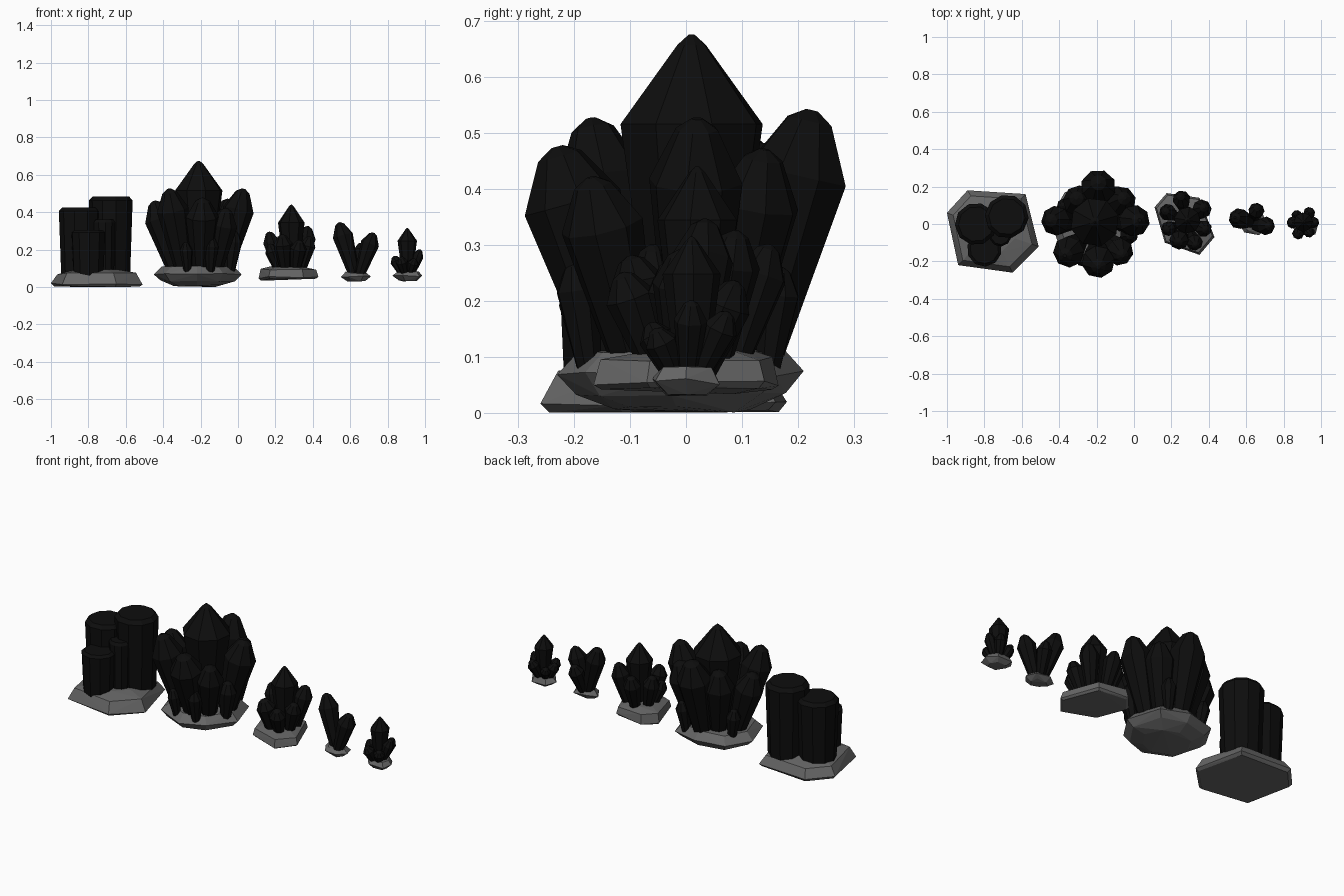
import bpy, bmesh, math, random
from mathutils import Vector

if "Cube" in bpy.data.objects:
    bpy.data.objects.remove(bpy.data.objects["Cube"])

random.seed(4)


def material(name, v):
    m = bpy.data.materials.new(name)
    m.diffuse_color = (v, v, v, 1)
    m.use_nodes = True
    m.node_tree.nodes["Principled BSDF"].inputs["Base Color"].default_value = m.diffuse_color
    return m


DARK = material("dark_crystal", 0.004)
STONE = material("stone", 0.13)


def finish(bm, name, mat):
    bmesh.ops.recalc_face_normals(bm, faces=bm.faces)
    me = bpy.data.meshes.new(name)
    bm.to_mesh(me)
    bm.free()
    me.materials.append(mat)
    bpy.context.collection.objects.link(bpy.data.objects.new(name, me))


# Ring profiles: (fraction of length, fraction of radius)
POINTED = [(0, 0.5), (0.74, 1.0), (0.97, 0.2), (1.0, 0.04)]
BLUNT = [(0, 0.5), (0.76, 1.0), (0.96, 0.45), (1.0, 0.12)]
COLUMN = [(0, 0.88), (0.4, 0.93), (0.95, 1.0), (1.0, 0.83)]


def add_prism(bm, base, tip, radius, profile, sides=8):
    base, tip = Vector(base), Vector(tip)
    axis = tip - base
    rot = Vector((0, 0, 1)).rotation_difference(axis)
    turn = random.uniform(0, math.tau / sides)
    rings = []
    for f, r in profile:
        ring = []
        for i in range(sides):
            a = turn + math.tau * i / sides
            p = Vector((math.cos(a), math.sin(a), 0)) * radius * r
            ring.append(bm.verts.new(base + axis * f + rot @ p))
        rings.append(ring)
    for lo, hi in zip(rings, rings[1:]):
        for i in range(sides):
            j = (i + 1) % sides
            bm.faces.new((lo[i], lo[j], hi[j], hi[i]))
    bm.faces.new(rings[0][::-1])
    bm.faces.new(rings[-1])


def crystals(name, centre, z0, main, others, root=0.5):
    """Upright main crystal plus leaning ones, each (tip x, y, z, radius)."""
    bm = bmesh.new()
    if main:
        x, y, z, r = main
        add_prism(bm, (x, y, z0), (x, y, z), r, POINTED)
    c = Vector(centre)
    for x, y, z, r in others:
        b = c + (Vector((x, y)) - c) * root
        add_prism(bm, (b.x, b.y, z0), (x, y, z), r, BLUNT)
    finish(bm, name, DARK)


def rock(name, outline, levels):
    """Faceted stone: hull of an outline repeated at (z, scale) levels."""
    bm = bmesh.new()
    c = sum((Vector(p) for p in outline), Vector((0, 0))) / len(outline)
    for z, s in levels:
        for p in outline:
            q = c + (Vector(p) - c) * s
            bm.verts.new((q.x, q.y, z + random.uniform(0, 0.012)))
    r = bmesh.ops.convex_hull(bm, input=bm.verts)
    junk = set(r["geom_interior"]) | set(r["geom_unused"])
    bmesh.ops.delete(bm, geom=[v for v in junk if isinstance(v, bmesh.types.BMVert)],
                     context='VERTS')
    finish(bm, name, STONE)


# Blunt column cluster
rock("column_rock", [(-1, .06), (-.89, .18), (-.58, .16), (-.51, -.12), (-.65, -.26), (-.94, -.22)],
     [(0, .93), (.01, 1), (.065, .86), (.085, .5)])
bm = bmesh.new()
for x, y, z, r in [(-.68, .04, .485, .117), (-.845, 0, .425, .113),
                   (-.80, -.135, .305, .093), (-.715, -.06, .36, .06)]:
    add_prism(bm, (x, y, .04), (x, y, z), r, COLUMN, 10)
finish(bm, "columns", DARK)

# Large crystal cluster
rock("large_rock", [(-.45, .03), (-.37, .17), (-.2, .21), (-.04, .16), (.02, -.03),
                    (-.08, -.18), (-.22, -.23), (-.39, -.15)],
     [(0, .55), (.025, .85), (.065, 1), (.105, .82)])
crystals("large_crystals", (-.2, 0), .06, (-.21, .01, .675, .132), [
    (.03, .02, .525, .085), (-.05, .14, .47, .08), (-.19, .225, .54, .095),
    (-.31, .14, .48, .085), (-.45, .02, .46, .08), (-.37, -.17, .525, .085),
    (-.19, -.23, .475, .09), (-.06, -.17, .42, .075)])
crystals("small_side_crystals", (-.2, 0), .06, None, [
    (-.14, -.2, .27, .04), (-.28, -.2, .24, .035), (-.02, -.06, .3, .05),
    (-.38, .1, .26, .04), (-.09, .17, .26, .04)], .85)

# Medium crystal cluster
rock("medium_rock", [(.11, .09), (.175, .165), (.35, .14), (.43, -.07), (.35, -.165), (.165, -.1)],
     [(.033, .92), (.045, 1), (.09, .93), (.105, .6)])
crystals("medium_crystals", (.28, .01), .07, (.285, .02, .44, .072), [
    (.25, .15, .3, .048), (.165, .07, .295, .046), (.375, .09, .325, .052),
    (.235, -.1, .28, .052), (.385, -.03, .27, .045), (.33, -.115, .25, .045),
    (.17, -.03, .23, .04)])

# Three leaning crystals
rock("leaning_rock", [(.55, .02), (.6, .055), (.69, .05), (.71, -.01), (.67, -.06), (.59, -.045)],
     [(.03, .6), (.05, 1), (.07, .7)])
bm = bmesh.new()
for base, tip, r in [((.625, .01, .05), (.54, .035, .345), .056),
                     ((.645, -.01, .05), (.725, -.01, .29), .05),
                     ((.64, .02, .05), (.66, .09, .235), .043)]:
    add_prism(bm, base, tip, r, BLUNT)
finish(bm, "leaning_crystals", DARK)

# Small crystal cluster
rock("small_rock", [(.825, .01), (.86, .06), (.95, .06), (.985, 0), (.97, -.055), (.88, -.06)],
     [(.03, .6), (.05, 1), (.073, .75)])
crystals("small_crystals", (.905, 0), .055, (.905, .01, .315, .052), [
    (.945, .075, .18, .032), (.975, .01, .2, .03), (.832, .01, .165, .032),
    (.87, -.065, .16, .032), (.945, -.055, .15, .03), (.86, .06, .15, .028)], .25)
